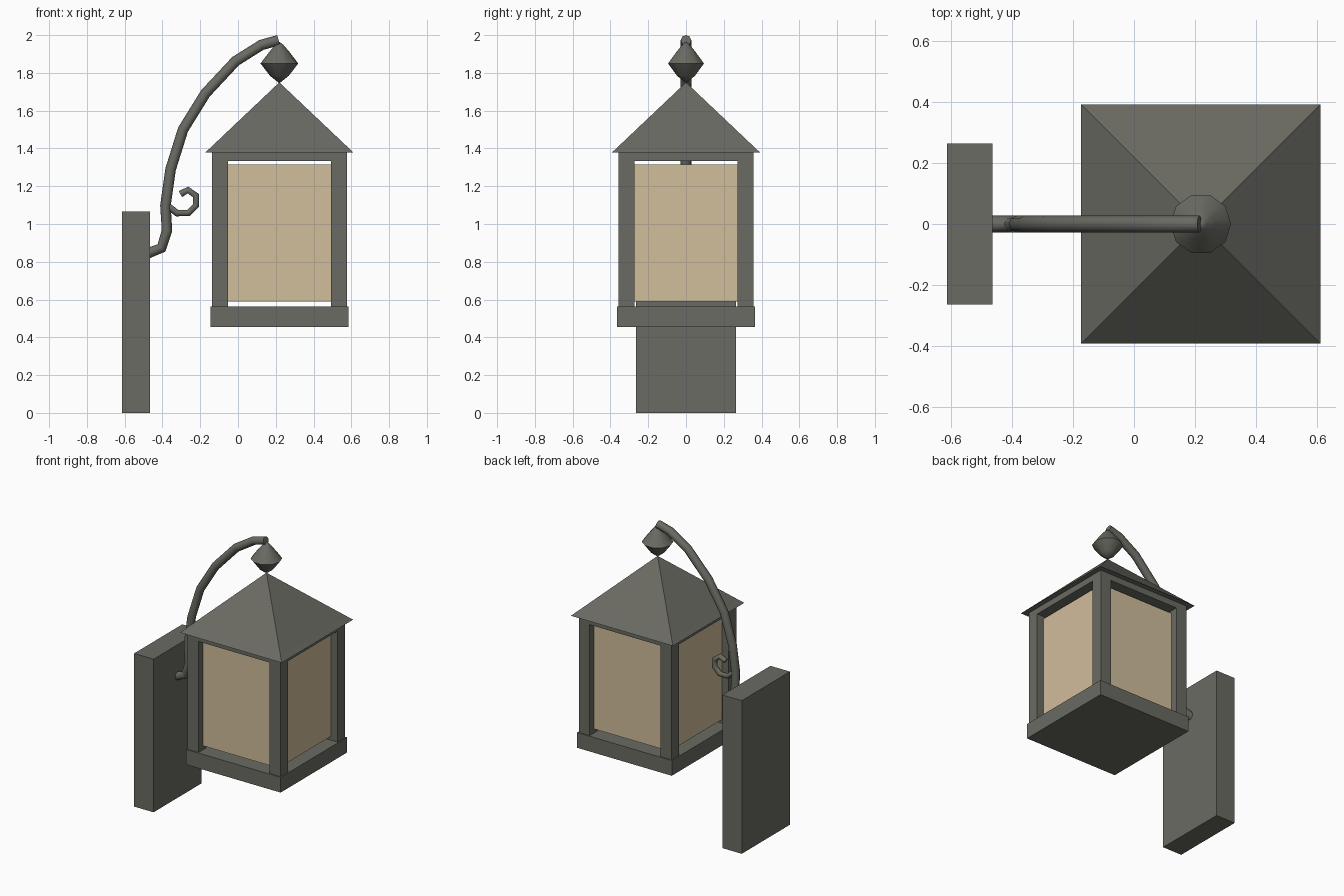
import bpy, bmesh, math
from mathutils import Matrix

if "Cube" in bpy.data.objects:
    bpy.data.objects.remove(bpy.data.objects["Cube"])


def material(name, rgb):
    m = bpy.data.materials.new(name)
    m.diffuse_color = (*rgb, 1)
    m.use_nodes = True
    m.node_tree.nodes["Principled BSDF"].inputs["Base Color"].default_value = m.diffuse_color
    return m


METAL = material("dark grey metal", (0.145, 0.145, 0.125))
GLASS = material("amber glass", (0.64, 0.51, 0.33))
CX = 0.219  # lantern centre


def finish(bm, name, mat):
    bmesh.ops.recalc_face_normals(bm, faces=bm.faces)
    me = bpy.data.meshes.new(name)
    bm.to_mesh(me)
    bm.free()
    me.materials.append(mat)
    ob = bpy.data.objects.new(name, me)
    bpy.context.collection.objects.link(ob)
    return ob


def smooth(ob, angle):
    bpy.ops.object.select_all(action='DESELECT')
    ob.select_set(True)
    bpy.context.view_layer.objects.active = ob
    bpy.ops.object.shade_smooth_by_angle(angle=math.radians(angle))


def box(name, x0, x1, y0, y1, z0, z1, mat=METAL):
    bm = bmesh.new()
    bmesh.ops.create_cube(bm, size=1, matrix=Matrix.Translation(
        ((x0 + x1) / 2, (y0 + y1) / 2, (z0 + z1) / 2))
        @ Matrix.Diagonal((x1 - x0, y1 - y0, z1 - z0, 1)))
    return finish(bm, name, mat)


def slab(name, half, z0, z1, mat=METAL):
    return box(name, CX - half, CX + half, -half, half, z0, z1, mat)


def lathe(name, profile, sides, turn=0.0):
    """Stack rings of (radius, z) around the lantern axis; radius 0 is a point."""
    bm = bmesh.new()
    rings = []
    for r, z in profile:
        n = sides if r else 1
        rings.append([bm.verts.new((CX + r * math.cos(turn + i * math.tau / sides),
                                    r * math.sin(turn + i * math.tau / sides), z))
                      for i in range(n)])
    for a, b in zip(rings, rings[1:]):
        for i in range(sides):
            j = (i + 1) % sides
            quad = [a[i % len(a)], a[j % len(a)], b[j % len(b)], b[i % len(b)]]
            bm.faces.new(list(dict.fromkeys(quad)))
    if len(rings[0]) > 1:
        bm.faces.new(rings[0])
    return finish(bm, name, METAL)


def tube(name, points, radius):
    """Eight-sided rod along (x, z) points in the y = 0 plane."""
    cu = bpy.data.curves.new(name, 'CURVE')
    cu.dimensions = '3D'
    cu.bevel_depth = radius
    cu.bevel_resolution = 2
    cu.use_fill_caps = True
    sp = cu.splines.new('POLY')
    sp.points.add(len(points) - 1)
    for p, (x, z) in zip(sp.points, points):
        p.co = (x, 0, z, 1)
    cu.materials.append(METAL)
    ob = bpy.data.objects.new(name, cu)
    bpy.context.collection.objects.link(ob)
    bpy.ops.object.select_all(action='DESELECT')
    ob.select_set(True)
    bpy.context.view_layer.objects.active = ob
    bpy.ops.object.convert(target='MESH')
    smooth(bpy.context.view_layer.objects.active, 50)


# Wall plate
box("wall_plate", -0.615, -0.465, -0.265, 0.265, 0, 1.066)

# Lantern body: base, top rail, glass box and four corner posts
slab("lantern_base", 0.365, 0.456, 0.562)
slab("top_rail", 0.357, 1.334, 1.38)
slab("glass_box", 0.307, 0.589, 1.316, GLASS)
for sx in (-1, 1):
    for sy in (-1, 1):
        xs = sorted((CX + sx * 0.273, CX + sx * 0.357))
        ys = sorted((sy * 0.273, sy * 0.357))
        box("corner_post", *xs, *ys, 0.55, 1.38)

# Pyramid roof with a slim eave
q = math.sqrt(2)
lathe("roof", [(0.393 * q, 1.378), (0.363 * q, 1.406), (0, 1.75)], 4, math.pi / 4)

# Finial ball
smooth(lathe("finial", [(0, 1.745), (0.05, 1.785), (0.1, 1.85), (0.05, 1.915),
                        (0.02, 1.95), (0, 1.965)], 10), 60)

# Curved arm and its small scroll
tube("arm", [(-0.475, 0.846), (-0.405, 0.873), (-0.376, 0.966), (-0.384, 1.098),
             (-0.357, 1.289), (-0.291, 1.50), (-0.172, 1.692), (-0.013, 1.862),
             (0.124, 1.948), (0.215, 1.973)], 0.028)
tube("scroll", [(-0.385, 1.105), (-0.323, 1.058), (-0.262, 1.058), (-0.222, 1.098),
                (-0.222, 1.15), (-0.265, 1.18), (-0.305, 1.158)], 0.018)
